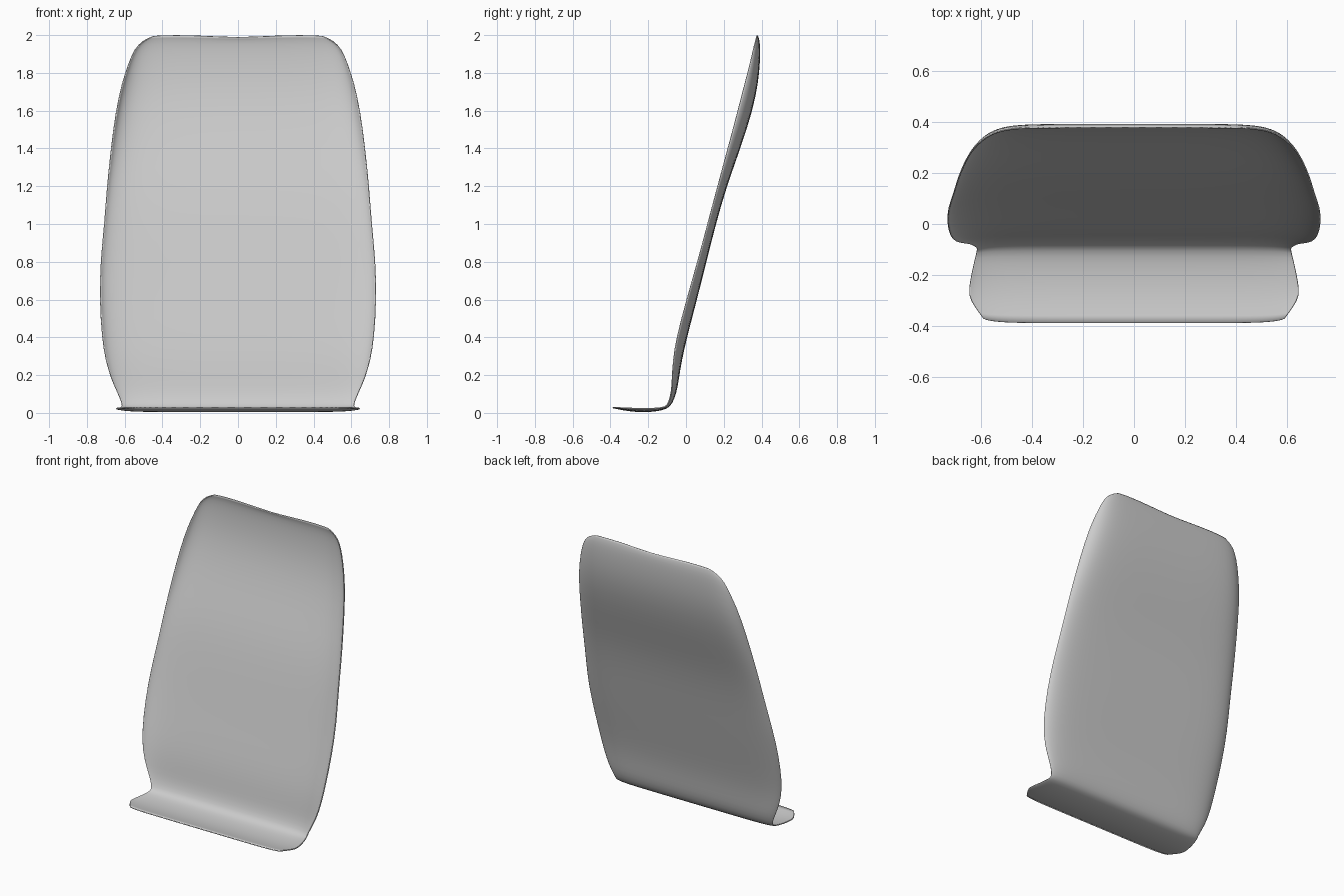
import bpy, bmesh

# Stations along the shell: centre (y, z), side rim (y, z), half width
STATIONS = [
    (-.388, .028, -.370, .028, .590),
    (-.330, .016, -.325, .026, .622),
    (-.280, .009, -.280, .024, .650),
    (-.220, .006, -.220, .022, .640),
    (-.150, .011, -.160, .024, .628),
    (-.100, .024, -.108, .030, .615),
    (-.074, .050, -.092, .050, .612),
    (-.052, .110, -.076, .110, .638),
    (-.041, .180, -.073, .180, .670),
    (-.025, .280, -.068, .280, .700),
    (.002, .400, -.049, .400, .719),
    (.055, .600, .004, .600, .731),
    (.105, .800, .062, .800, .727),
    (.155, 1.00, .115, 1.00, .706),
    (.212, 1.20, .168, 1.20, .692),
    (.285, 1.40, .222, 1.40, .671),
    (.350, 1.60, .275, 1.60, .645),
    (.380, 1.75, .313, 1.75, .612),
    (.389, 1.86, .340, 1.85, .578),
    (.390, 1.93, .356, 1.925, .548),
    (.386, 1.975, .368, 1.97, .505),
    (.378, 1.999, .374, 1.993, .450),
]
# Half cross-section: fraction of width, fraction of forward curl
SECTION = [(0, 0), (.3, 0), (.55, .01), (.72, .05), (.82, .13),
           (.90, .28), (.955, .52), (.985, .76), (1, 1)]
section = [(-u, f) for u, f in SECTION[:0:-1]] + SECTION

# Sweep the section along the stations into one curved sheet
bm = bmesh.new()
rows = []
for i, (cy, cz, ry, rz, w) in enumerate(STATIONS):
    row = []
    for u, f in section:
        z = cz + (rz - cz) * f
        if i == len(STATIONS) - 1:          # shallow dip in the top edge
            z -= .012 * max(0, 1 - abs(u) / .6)
        row.append(bm.verts.new((w * u, cy + (ry - cy) * f, z)))
    rows.append(row)
for a, b in zip(rows, rows[1:]):
    for j in range(len(section) - 1):
        bm.faces.new((a[j], a[j + 1], b[j + 1], b[j]))
bm.normal_update()

mesh = bpy.data.meshes.new("seat_back_shell")
bm.to_mesh(mesh)
bm.free()
shell = bpy.data.objects.new("seat_back_shell", mesh)
bpy.context.collection.objects.link(shell)

# Smooth the sheet and give it a thin edge
sub = shell.modifiers.new("smooth", 'SUBSURF')
sub.levels = sub.render_levels = 1
sub.boundary_smooth = 'PRESERVE_CORNERS'
thick = shell.modifiers.new("thickness", 'SOLIDIFY')
thick.thickness = .006
thick.offset = 0

bpy.context.view_layer.objects.active = shell
shell.select_set(True)
bpy.ops.object.shade_smooth_by_angle(angle=.7)
